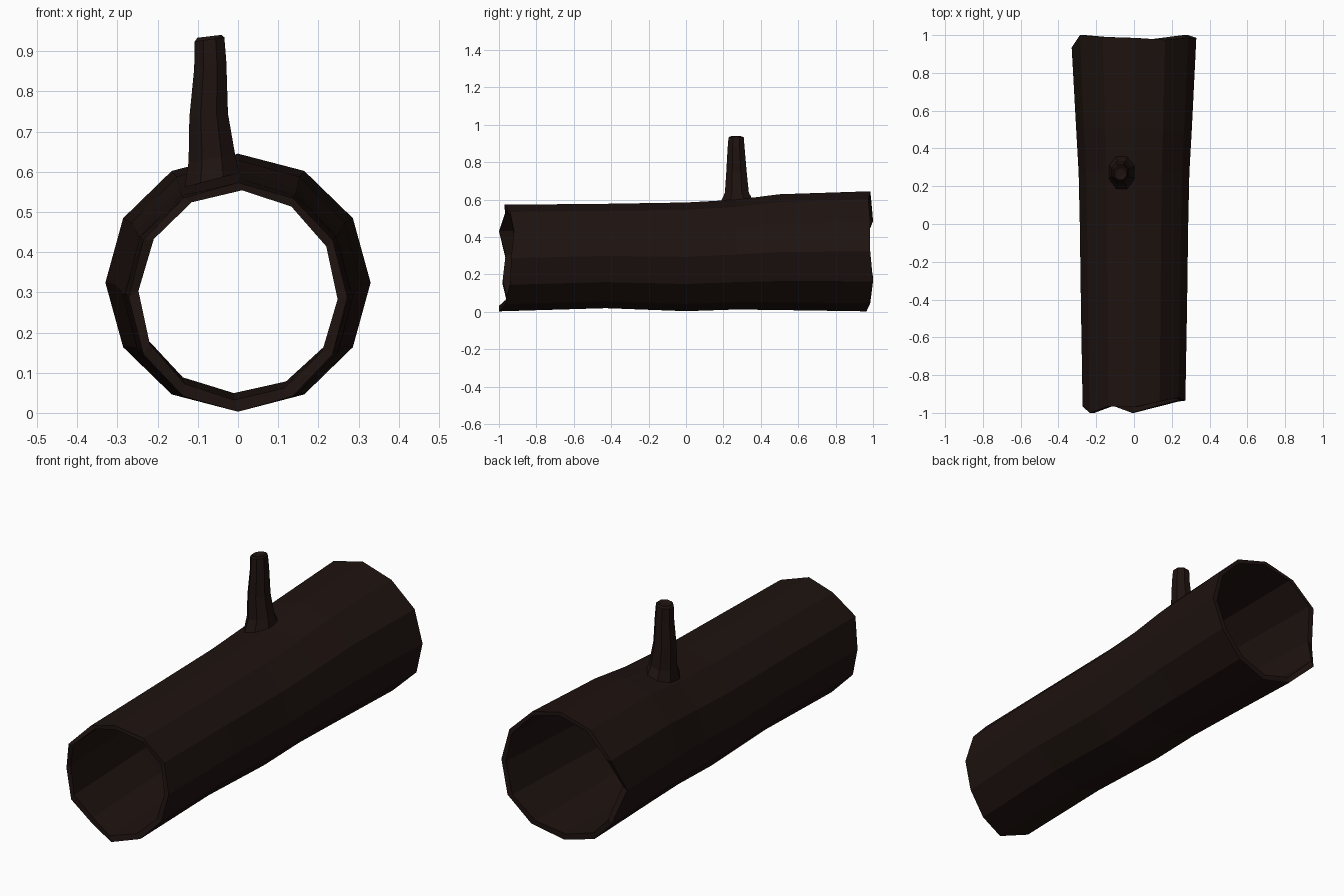
import bpy
import bmesh
from math import cos, sin, pi

if "Cube" in bpy.data.objects:
    bpy.data.objects.remove(bpy.data.objects["Cube"])

bark = bpy.data.materials.new("dark_bark")
bark.diffuse_color = (0.013, 0.0065, 0.005, 1)
bark.use_nodes = True
bark.node_tree.nodes["Principled BSDF"].inputs["Base Color"].default_value = bark.diffuse_color


def bridge(bm, a, b):
    """Quads between two closed rings of vertices."""
    n = len(a)
    for i in range(n):
        j = (i + 1) % n
        bm.faces.new((a[i], a[j], b[j], b[i]))


def finish(bm, name):
    bmesh.ops.recalc_face_normals(bm, faces=bm.faces)
    me = bpy.data.meshes.new(name)
    bm.to_mesh(me)
    bm.free()
    ob = bpy.data.objects.new(name, me)
    ob.data.materials.append(bark)
    bpy.context.collection.objects.link(ob)
    return ob


# Hollow trunk: stations as (y, half width, bottom z, top z)
SIDES = 12
stations = [
    (-1.0, 0.272, 0.003, 0.573),
    (-0.43, 0.281, 0.020, 0.578),
    (0.0, 0.287, 0.004, 0.585),
    (0.27, 0.293, 0.013, 0.600),
    (0.5, 0.306, 0.010, 0.629),
    (1.0, 0.330, 0.003, 0.645),
]
# Ragged ends: y of each corner, counted from +x towards the top
front_y = [-.935, -.92, -.94, -.97, -.965, -1, -.965, -.98, -.955, -1, -.965, -.94]
back_y = [.985, .985, .975, .985, .99, 1, .935, 1, .96, .965, .985, 1]


def trunk_ring(bm, index, inset=0.0, twist=0.0, lift=0.0):
    y, rx, lo, hi = stations[index]
    rz, cz = (hi - lo) / 2, (hi + lo) / 2 + lift
    ys = {0: front_y, len(stations) - 1: back_y}.get(index, [y] * SIDES)
    return [bm.verts.new(((rx - inset) * cos(2 * pi * k / SIDES + twist), ys[k],
                          cz + (rz - inset) * sin(2 * pi * k / SIDES + twist)))
            for k in range(SIDES)]


bm = bmesh.new()
count = len(stations)
outer = [trunk_ring(bm, i) for i in range(count)]
inner = [trunk_ring(bm, i, 0.024, -0.04, 0.005) for i in range(count)]
loop = outer + inner[::-1]
for a, b in zip(loop, loop[1:] + loop[:1]):
    bridge(bm, a, b)
finish(bm, "hollow_trunk")

# Branch stub: (centre x, centre y, z, x radius, y radius, slope of ring along x)
rings = [
    (-0.065, 0.275, 0.597, 0.068, 0.090, 0.27),
    (-0.065, 0.272, 0.633, 0.058, 0.064, 0.15),
    (-0.073, 0.270, 0.740, 0.048, 0.055, 0.10),
    (-0.069, 0.268, 0.865, 0.040, 0.046, 0.20),
    (-0.071, 0.268, 0.929, 0.037, 0.041, 0.15),
    (-0.071, 0.268, 0.937, 0.030, 0.033, 0.12),
    (-0.071, 0.270, 0.930, 0.018, 0.020, 0.10),
]
bm = bmesh.new()
loops = []
for n, (cx, cy, z, rx, ry, slope) in enumerate(rings):
    pts = []
    for k in range(8):
        a = 2 * pi * (k + 0.5) / 8
        dx, dy = rx * cos(a) / cos(pi / 8), ry * sin(a) / cos(pi / 8)
        # the lowest ring follows the slope of the trunk
        base = slope * (cx + dx) if n == 0 else slope * dx
        pts.append(bm.verts.new((cx + dx, cy + dy, z + base)))
    loops.append(pts)
for a, b in zip(loops, loops[1:]):
    bridge(bm, a, b)
bm.faces.new(loops[-1])
finish(bm, "branch_stub")
